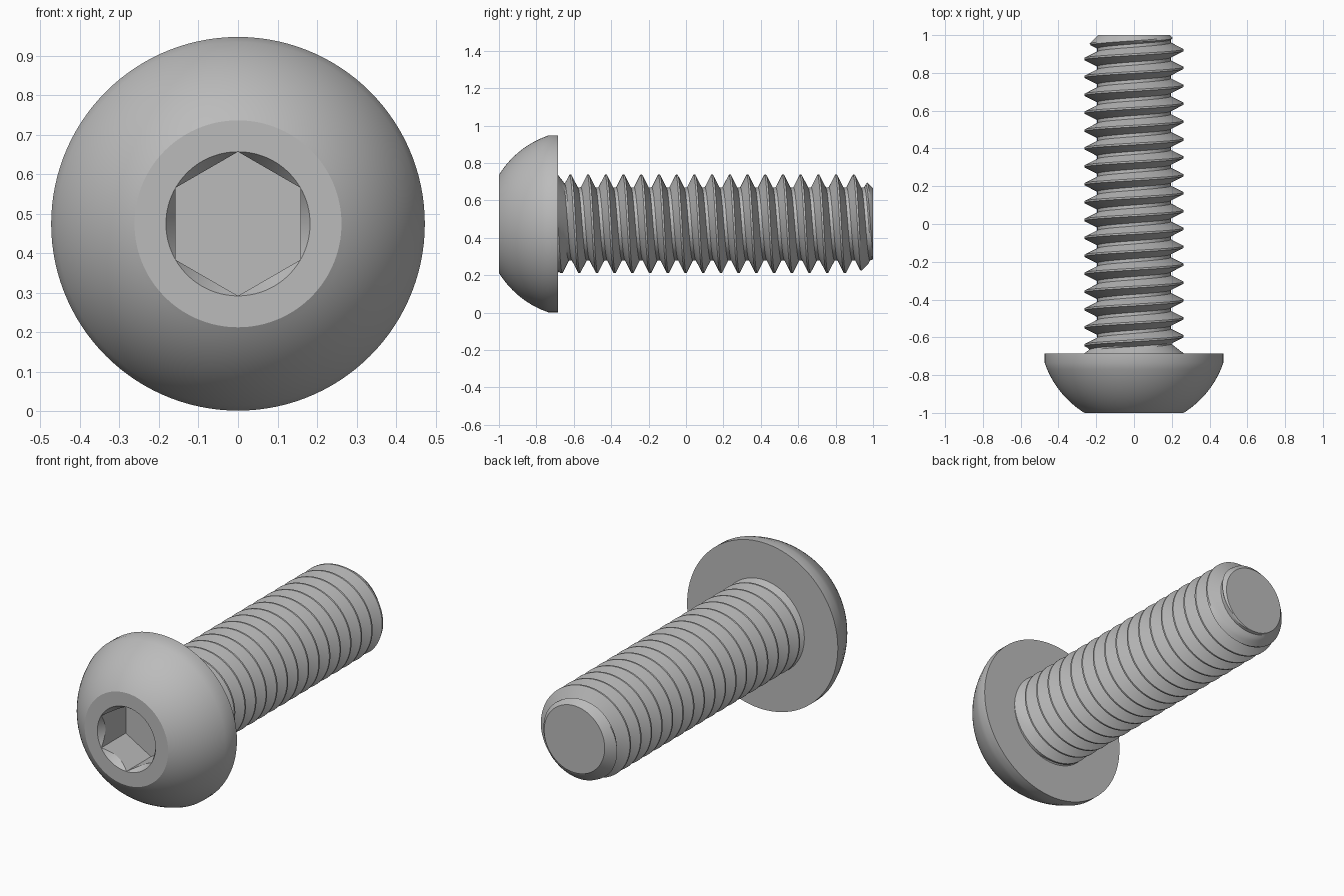
import bpy, bmesh
from math import sin, cos, pi, sqrt, radians

if "Cube" in bpy.data.objects:
    bpy.data.objects.remove(bpy.data.objects["Cube"])

AXIS_Z = 0.474
FRONT, SEAT, TIP = -1.0, -0.685, 1.0
HEAD_R, FACE_R = 0.473, 0.262
CREST, ROOT, PITCH = 0.263, 0.195, 0.0947

steel = bpy.data.materials.new("grey steel")
steel.use_nodes = True
grey = (0.5, 0.5, 0.5, 1)
steel.diffuse_color = grey
steel.node_tree.nodes["Principled BSDF"].inputs["Base Color"].default_value = grey


def polar(bm, r, a, y):
    """Vertex at angle a (from up towards +x) around the long axis."""
    return bm.verts.new((r * sin(a), y, AXIS_Z + r * cos(a)))


def skin(bm, rows):
    """Bridge consecutive rows of vertices with quads."""
    for p, q in zip(rows, rows[1:]):
        for j in range(len(p) - 1):
            bm.faces.new((p[j], p[j + 1], q[j + 1], q[j]))


def finish(bm, name):
    bmesh.ops.remove_doubles(bm, verts=bm.verts, dist=1e-5)
    bmesh.ops.recalc_face_normals(bm, faces=bm.faces)
    mesh = bpy.data.meshes.new(name)
    bm.to_mesh(mesh)
    bm.free()
    mesh.materials.append(steel)
    obj = bpy.data.objects.new(name, mesh)
    bpy.context.collection.objects.link(obj)
    bpy.ops.object.select_all(action="DESELECT")
    obj.select_set(True)
    bpy.context.view_layer.objects.active = obj
    bpy.ops.object.shade_smooth_by_angle(angle=radians(25))


# Domed head with a countersunk hexagonal socket
SEG = 120
FLAT = 0.158
CORNER = FLAT / cos(pi / 6)
SOCKET_FLOOR = -0.78


def hexagon(a):
    return FLAT / cos(a % (pi / 3) - pi / 6)


bm = bmesh.new()
angles = [2 * pi * j / SEG for j in range(SEG + 1)]
dome_c, shoulder, steps = -0.575, -0.735, 16
dome_r = sqrt(FACE_R ** 2 + (FRONT - dome_c) ** 2)
profile = [(HEAD_R, SEAT), (HEAD_R, shoulder)]
for i in range(1, steps):
    # even steps in radius keep the dome rings regular
    r = HEAD_R + (FACE_R - HEAD_R) * i / steps
    profile.append((r, dome_c - sqrt(dome_r ** 2 - r * r)))
profile += [(FACE_R, FRONT), (CORNER, FRONT)]
rows = [[polar(bm, r, a, y) for a in angles] for r, y in profile]
rows.append([polar(bm, hexagon(a), a, FRONT + 1.5 * (CORNER - hexagon(a))) for a in angles])
rows.append([polar(bm, hexagon(a), a, SOCKET_FLOOR) for a in angles])
skin(bm, rows)
bm.faces.new(rows[0][:-1])
bm.faces.new(rows[-1][:-1])
finish(bm, "head")

# Threaded shank: rows follow the helix and are clamped at both ends
TURN = 72
CREST_Y = -0.618
crest_half, root_half = PITCH * 0.05, PITCH * 0.09
flank = PITCH / 2 - crest_half - root_half


def shank_radius(y, a):
    d = (y - CREST_Y - PITCH * a / (2 * pi)) % PITCH
    d = min(d, PITCH - d)
    t = min(max((d - crest_half) / flank, 0), 1)
    r = CREST + (ROOT - CREST) * t
    r = max(r, CREST - 1.3 * (y - SEAT))      # flare under the head
    return min(r, ROOT - 0.005 + TIP - y)     # chamfer at the tip


side = [crest_half + flank * i / 4 for i in range(5)]
offsets = side + [PITCH - d for d in reversed(side)]
bm = bmesh.new()
rows = []
for n in range(-3, 19):
    for off in offsets:
        row = []
        for j in range(TURN + 1):
            a = 2 * pi * j / TURN
            y = CREST_Y + PITCH * (n + j / TURN) + off
            y = min(max(y, SEAT), TIP)
            row.append(polar(bm, shank_radius(y, a), a, y))
        rows.append(row)
skin(bm, rows)
bm.faces.new(rows[-1][:-1])
finish(bm, "threaded_shank")
